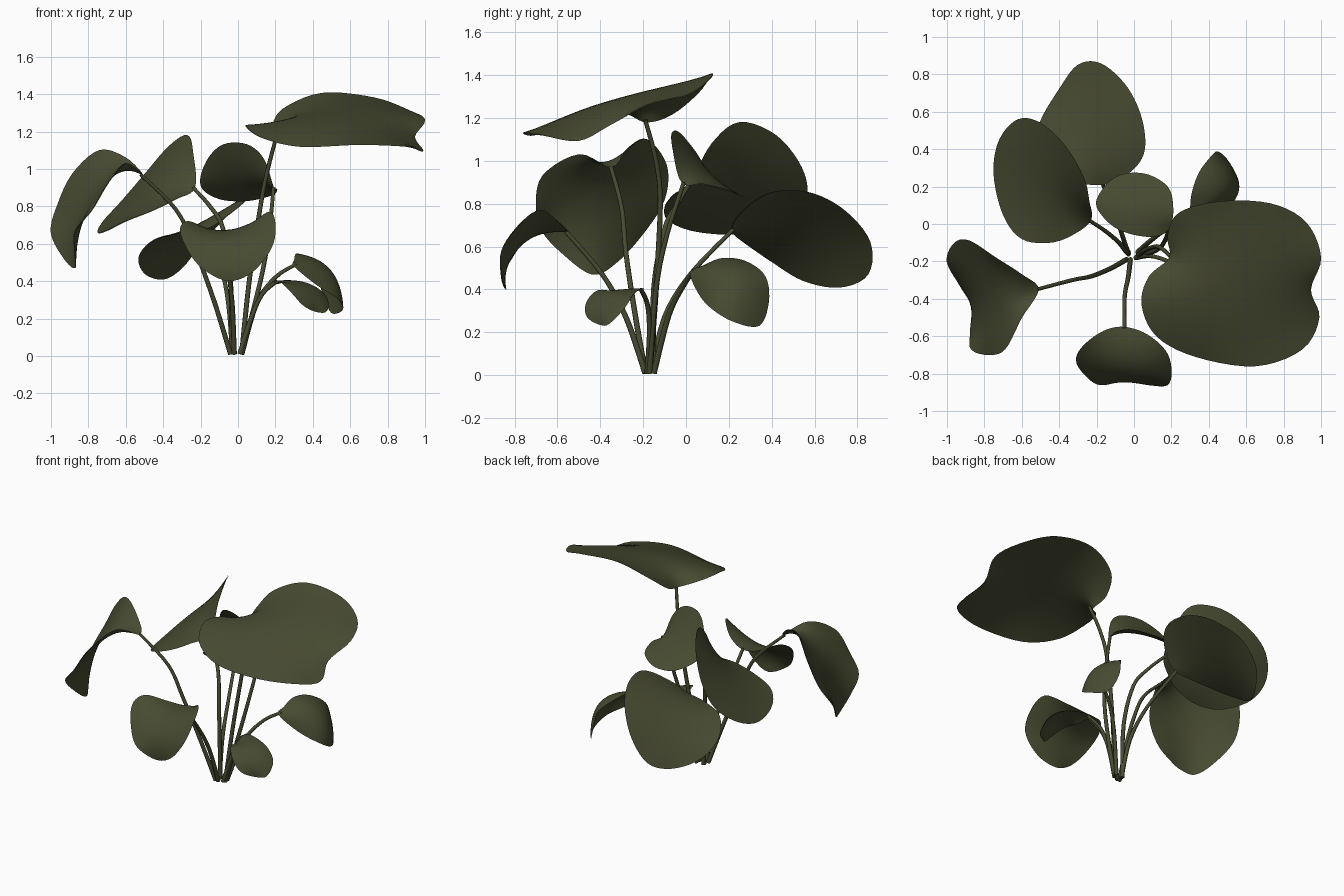
import bpy, bmesh, math
from mathutils import Vector

green = bpy.data.materials.new("dark olive green")
green.diffuse_color = (0.064, 0.070, 0.031, 1)


def spline(pts, steps, closed):
    """Smooth path through the control points."""
    p = [Vector(q) for q in pts]
    n = len(p)
    get = (lambda i: p[i % n]) if closed else (lambda i: p[max(0, min(n - 1, i))])
    out = []
    for i in range(n if closed else n - 1):
        a, b, c, d = (get(i + k) for k in (-1, 0, 1, 2))
        for s in range(steps):
            t = s / steps
            out.append(0.5 * (2 * b + (c - a) * t + (2 * a - 5 * b + 4 * c - d) * t * t
                              + (3 * b - a - 3 * c + d) * t ** 3))
    if not closed:
        out.append(p[-1])
    return out


def leaf(name, center, rim):
    """Thin blade: a smooth membrane spanned by the rim, domed to the centre."""
    edge = spline(rim, 5, True)
    n, rings = len(edge), 9
    mean = sum(edge, Vector()) / n
    dome = Vector(center) - mean
    waves = []
    for k in range(1, 15):
        w = 2 * math.pi * k / n
        waves.append((k, w,
                      sum((e * math.cos(w * j) for j, e in enumerate(edge)), Vector()) * 2 / n,
                      sum((e * math.sin(w * j) for j, e in enumerate(edge)), Vector()) * 2 / n))
    bm = bmesh.new()
    mid = bm.verts.new(center)
    rows = []
    for i in range(1, rings):
        r = i / rings
        row = []
        for j in range(n):
            co = mean + dome * (1 - r * r)
            for k, w, a, b in waves:
                co = co + (a * math.cos(w * j) + b * math.sin(w * j)) * r ** k
            row.append(bm.verts.new(co))
        rows.append(row)
    rows.append([bm.verts.new(e) for e in edge])
    for j in range(n):
        k = (j + 1) % n
        bm.faces.new((mid, rows[0][j], rows[0][k]))
        for a, b in zip(rows, rows[1:]):
            bm.faces.new((a[j], b[j], b[k], a[k]))
    for f in bm.faces:
        f.smooth = True
    me = bpy.data.meshes.new(name)
    bm.to_mesh(me)
    bm.free()
    me.materials.append(green)
    ob = bpy.data.objects.new(name, me)
    bpy.context.collection.objects.link(ob)
    m = ob.modifiers.new("thickness", 'SOLIDIFY')
    m.thickness, m.offset, m.use_rim = 0.004, 0, False


def stem(name, pts):
    """Round stalk tapering towards its leaf."""
    path = spline(pts, 5, False)
    cu = bpy.data.curves.new(name, 'CURVE')
    cu.dimensions = '3D'
    cu.bevel_depth, cu.bevel_resolution, cu.use_fill_caps = 0.014, 2, True
    s = cu.splines.new('POLY')
    s.points.add(len(path) - 1)
    for i, (p, q) in enumerate(zip(s.points, path)):
        p.co = (*q, 1)
        p.radius = 1 - 0.3 * i / len(path)
    s.use_smooth = True
    cu.materials.append(green)
    bpy.context.collection.objects.link(bpy.data.objects.new(name, cu))


# big top leaf on the right
leaf("large_right_leaf", (0.53, -0.3, 1.295), [
    (0.19, -0.18, 1.18), (0.08, -0.28, 1.22), (0.04, -0.43, 1.23), (0.12, -0.6, 1.17),
    (0.33, -0.71, 1.12), (0.65, -0.76, 1.13), (0.9, -0.67, 1.12), (0.99, -0.5, 1.095),
    (0.945, -0.35, 1.17), (1.0, -0.18, 1.26), (0.92, 0.01, 1.31), (0.73, 0.11, 1.38),
    (0.45, 0.12, 1.405), (0.24, 0.06, 1.32), (0.18, -0.06, 1.22)])
stem("large_right_stem", [(0.02, -0.17, 0.01), (0.06, -0.14, 0.4), (0.12, -0.12, 0.8),
                          (0.16, -0.14, 1.0), (0.21, -0.19, 1.19)])

# small cupped leaf in the middle
leaf("middle_leaf", (0.02, 0.08, 0.95), [
    (0.19, -0.02, 0.90), (0.21, 0.08, 0.89), (0.18, 0.2, 0.86), (0.05, 0.27, 0.83),
    (-0.1, 0.25, 0.84), (-0.2, 0.13, 0.91), (-0.17, 0.045, 1.04), (-0.08, -0.03, 1.13),
    (0.05, -0.065, 1.13), (0.14, -0.06, 1.05)])
stem("middle_stem", [(0.02, -0.17, 0.01), (0.12, -0.14, 0.4), (0.165, -0.09, 0.65),
                     (0.19, -0.01, 0.9)])

# rear leaf
leaf("back_leaf", (-0.22, 0.5, 0.69), [
    (-0.17, 0.21, 0.68), (-0.07, 0.24, 0.74), (0.03, 0.33, 0.82), (0.06, 0.44, 0.86),
    (0.03, 0.6, 0.845), (-0.05, 0.75, 0.76), (-0.18, 0.86, 0.62), (-0.3, 0.85, 0.47),
    (-0.4, 0.72, 0.41), (-0.5, 0.55, 0.44), (-0.53, 0.4, 0.53), (-0.45, 0.27, 0.62),
    (-0.3, 0.22, 0.66)])
stem("back_stem", [(-0.03, -0.16, 0.01), (-0.05, -0.1, 0.27), (-0.09, 0.02, 0.47),
                   (-0.17, 0.22, 0.68)])

# left rear leaf
leaf("left_back_leaf", (-0.48, 0.2, 0.87), [
    (-0.23, 0.02, 0.9), (-0.24, 0.12, 1.08), (-0.27, 0.25, 1.18), (-0.37, 0.42, 1.12),
    (-0.5, 0.54, 0.97), (-0.62, 0.56, 0.83), (-0.72, 0.45, 0.72), (-0.75, 0.27, 0.66),
    (-0.7, 0.05, 0.67), (-0.6, -0.08, 0.72), (-0.45, -0.1, 0.78), (-0.33, -0.06, 0.84)])
stem("left_back_stem", [(-0.03, -0.15, 0.01), (-0.04, -0.15, 0.4), (-0.08, -0.1, 0.68),
                        (-0.15, -0.04, 0.8), (-0.24, 0.02, 0.9)])

# left front drooping leaf
leaf("left_front_leaf", (-0.78, -0.4, 0.87), [
    (-0.51, -0.35, 0.97), (-0.6, -0.27, 1.06), (-0.74, -0.18, 1.1), (-0.88, -0.09, 0.98),
    (-0.96, -0.1, 0.82), (-1.0, -0.2, 0.66), (-0.93, -0.33, 0.52), (-0.87, -0.44, 0.47),
    (-0.875, -0.58, 0.57), (-0.87, -0.67, 0.67), (-0.78, -0.7, 0.78), (-0.69, -0.67, 0.93),
    (-0.6, -0.5, 1.03)])
stem("left_front_stem", [(-0.04, -0.19, 0.01), (-0.13, -0.24, 0.3), (-0.23, -0.28, 0.57),
                         (-0.33, -0.3, 0.78), (-0.52, -0.35, 0.97)])

# heart-shaped leaf facing front
leaf("front_leaf", (-0.05, -0.77, 0.61), [
    (-0.05, -0.55, 0.67), (-0.16, -0.57, 0.68), (-0.27, -0.65, 0.72), (-0.31, -0.73, 0.67),
    (-0.26, -0.81, 0.55), (-0.18, -0.86, 0.46), (-0.05, -0.84, 0.4), (0.08, -0.86, 0.45),
    (0.18, -0.86, 0.58), (0.2, -0.78, 0.7), (0.17, -0.68, 0.77), (0.07, -0.59, 0.71)])
stem("front_stem", [(-0.02, -0.19, 0.01), (-0.03, -0.28, 0.27), (-0.05, -0.39, 0.47),
                    (-0.05, -0.56, 0.67)])

# low leaf at the right rear
leaf("right_back_leaf", (0.5, 0.2, 0.45), [
    (0.3, 0.02, 0.48), (0.42, 0.06, 0.38), (0.53, 0.12, 0.31), (0.56, 0.22, 0.25),
    (0.5, 0.34, 0.23), (0.45, 0.385, 0.34), (0.42, 0.37, 0.46), (0.35, 0.28, 0.53),
    (0.31, 0.17, 0.545), (0.3, 0.08, 0.51)])
stem("right_back_stem", [(0.02, -0.15, 0.01), (0.1, -0.08, 0.28), (0.2, -0.01, 0.42),
                         (0.31, 0.04, 0.49)])

# low leaf at the right front
leaf("right_front_leaf", (0.37, -0.35, 0.37), [
    (0.2, -0.2, 0.4), (0.21, -0.31, 0.385), (0.23, -0.41, 0.395), (0.29, -0.465, 0.335),
    (0.35, -0.46, 0.27), (0.42, -0.4, 0.235), (0.475, -0.36, 0.24), (0.475, -0.29, 0.31),
    (0.41, -0.25, 0.37), (0.31, -0.22, 0.4)])
stem("right_front_stem", [(0.01, -0.18, 0.01), (0.07, -0.17, 0.2), (0.13, -0.18, 0.33),
                          (0.21, -0.21, 0.4)])
